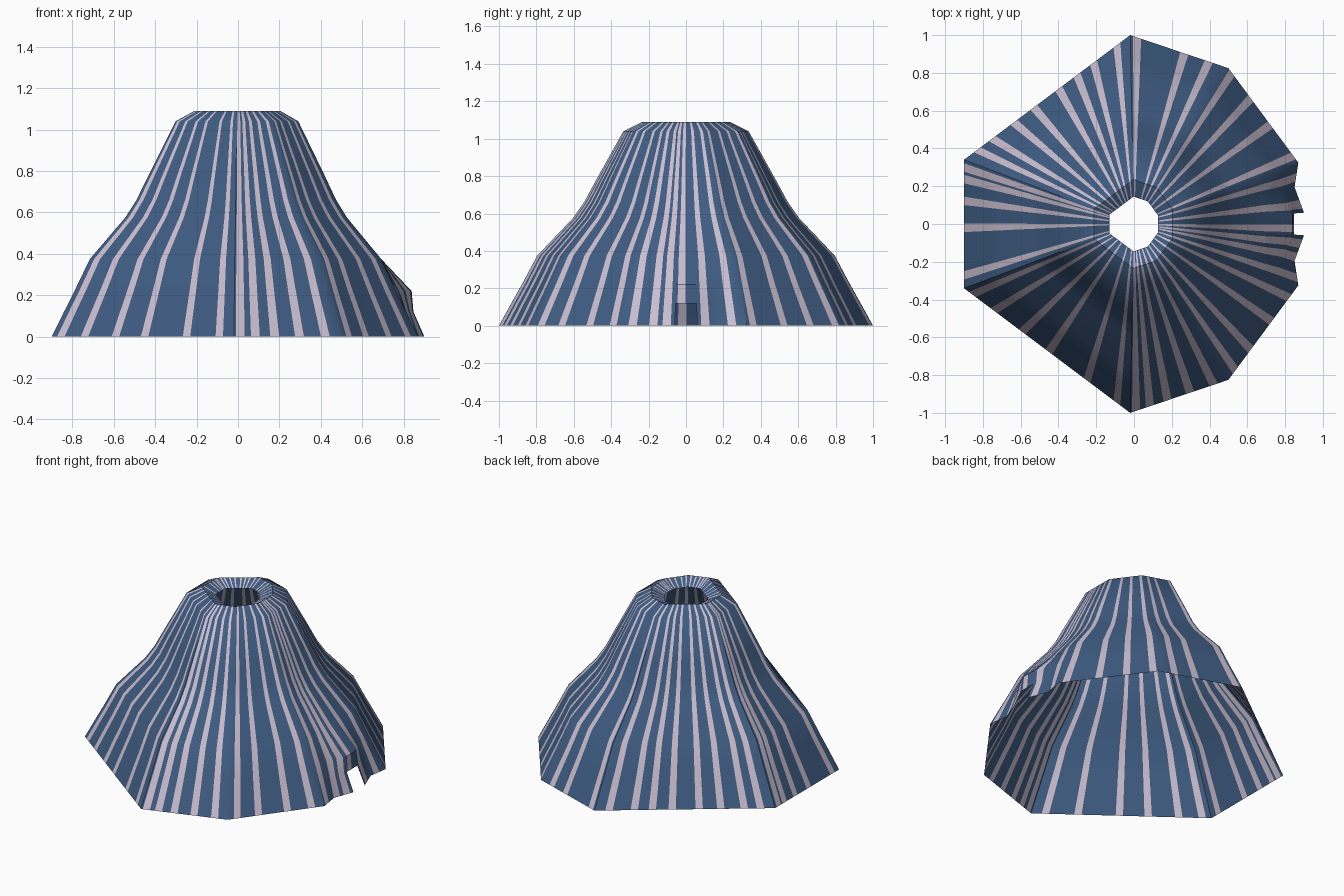
import bpy, bmesh
from mathutils import Vector

if "Cube" in bpy.data.objects:
    bpy.data.objects.remove(bpy.data.objects["Cube"])


def material(name, rgb):
    m = bpy.data.materials.new(name)
    m.diffuse_color = (*rgb, 1)
    m.use_nodes = True
    m.node_tree.nodes["Principled BSDF"].inputs["Base Color"].default_value = m.diffuse_color
    return m


blue = material("blue_canvas", (0.05, 0.11, 0.23))
pale = material("pale_stripe", (0.6, 0.52, 0.63))

# Ground outline: eight corners, counter-clockwise from the front left
corners = [(-0.9, -0.34), (-0.02, -1.0), (0.5, -0.825), (0.87, -0.325),
           (0.87, 0.325), (0.5, 0.825), (-0.02, 1.0), (-0.9, 0.34)]
# Stripe centres along each outline edge, as fractions
stripes = [
    [0.05, 0.18, 0.35, 0.51, 0.74, 0.92],
    [0.06, 0.2, 0.38, 0.61, 0.85],
    [0.1, 0.32, 0.62, 0.87],
    [0.06, 0.23, 0.34, 0.46, 0.66, 0.88],
    [0.07, 0.4, 0.68, 0.95],
    [0.2, 0.45, 0.93],
    [0.08, 0.22, 0.32, 0.43, 0.58, 0.7, 0.83, 0.92],
    [0.06, 0.15, 0.32, 0.53, 0.9],
]
STRIPE = 0.045
DOOR_EDGE, DOOR_W, DOOR_H = 3, 0.06, 0.12

# Wall profile: height, outline scale; ends at the sunken smoke hole
rows = [(0, 1), (0.12, 0.934), (0.22, 0.878), (0.375, 0.795), (0.575, 0.605),
        (0.66, 0.545), (0.78, 0.48), (1.04, 0.335), (1.09, 0.235), (1.05, 0.145)]

# Outward bulge of the canvas round the doorway, per low row: (near door, beside it)
bulge = {0: (0.03, -0.02), 1: (0.035, 0.0), 2: (0.075, 0.015)}

# Columns: outline points with a colour and door flag for the panel that follows
columns = []
for e, marks in enumerate(stripes):
    a, b = Vector(corners[e]), Vector(corners[(e + 1) % 8])
    length = (b - a).length
    half = STRIPE / length / 2
    cuts = {0.0}
    for c in marks:
        cuts |= {max(0.0, c - half), min(1.0, c + half)}
    if e == DOOR_EDGE:
        cuts |= {0.5 - DOOR_W / length, 0.5, 0.5 + DOOR_W / length, 0.2, 0.8}
    cuts = sorted(c for c in cuts if c < 0.9999)
    for u, v in zip(cuts, cuts[1:] + [1.0]):
        mid = (u + v) / 2
        is_pale = any(abs(mid - c) < half for c in marks)
        is_door = e == DOOR_EDGE and abs(mid - 0.5) * length < DOOR_W
        columns.append((a.lerp(b, u), e, int(is_pale), is_door))

# Canvas wall
bm = bmesh.new()
grid = []
for r, (z, s) in enumerate(rows):
    ring = []
    for p, e, _, _ in columns:
        x, y = p.x * s, p.y * s
        if e == DOOR_EDGE and r in bulge:
            near, side = bulge[r]
            d = abs(p.y)
            if d <= 0.06:
                x += near
            elif d <= 0.195:
                x += near + (side - near) * (d - 0.06) / 0.135
            else:
                x += side * max(0, (0.325 - d) / 0.13)
        ring.append(bm.verts.new((x, y, z)))
    grid.append(ring)
n = len(columns)
for r in range(len(rows) - 1):
    for i in range(n):
        if r == 0 and columns[i][3]:
            continue  # open doorway
        j = (i + 1) % n
        f = bm.faces.new((grid[r][i], grid[r][j], grid[r + 1][j], grid[r + 1][i]))
        f.material_index = columns[i][2]
loose = [v for v in bm.verts if not v.link_faces]
bmesh.ops.delete(bm, geom=loose, context='VERTS')

mesh = bpy.data.meshes.new("tent_canvas")
bm.to_mesh(mesh)
bm.free()
mesh.materials.append(blue)
mesh.materials.append(pale)
tent = bpy.data.objects.new("tent_canvas", mesh)
bpy.context.collection.objects.link(tent)
bpy.context.view_layer.objects.active = tent
tent.select_set(True)
bpy.ops.object.shade_smooth_by_angle(angle=0.6)
